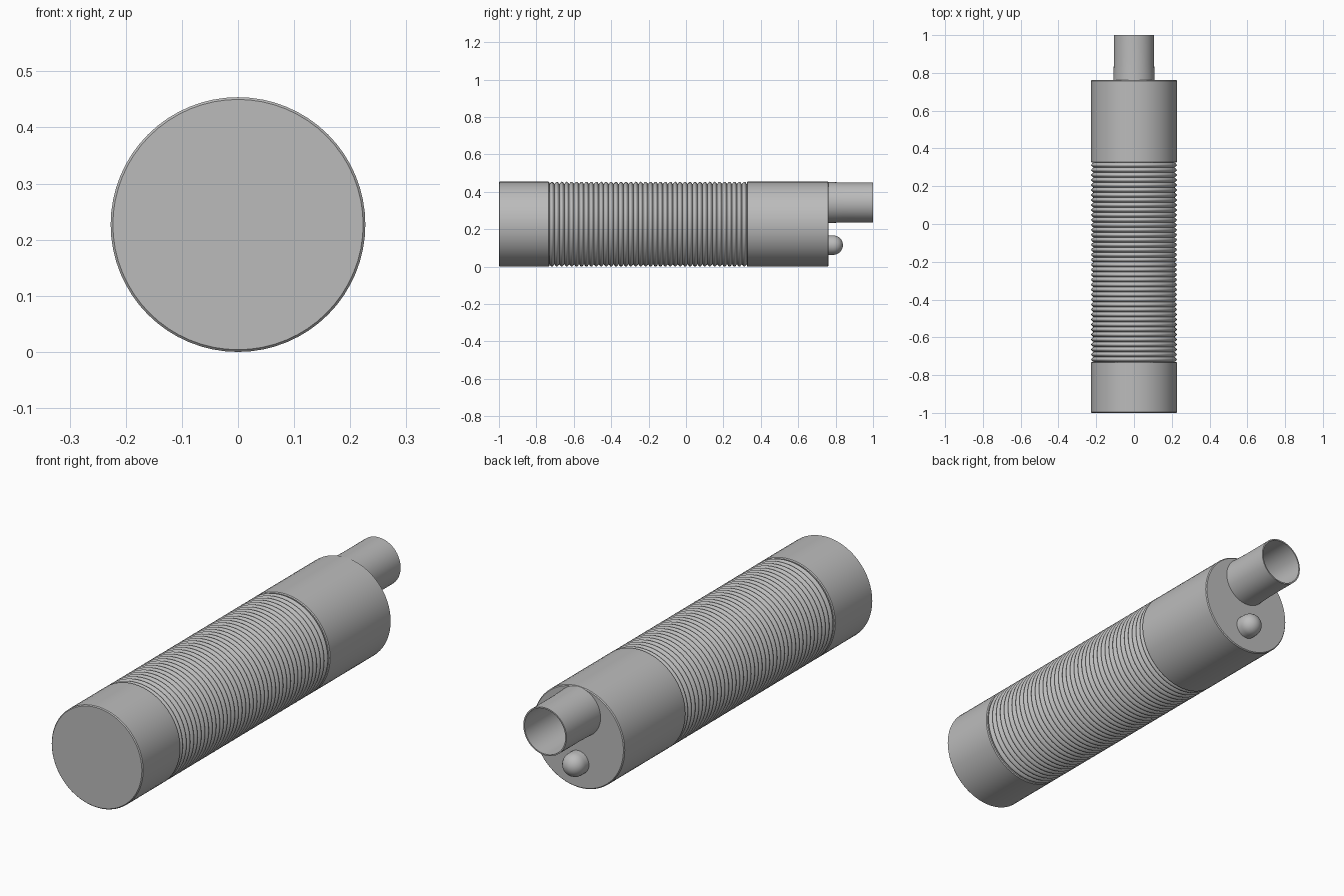
import bpy, math

cube = bpy.data.objects.get("Cube")
if cube:
    bpy.data.objects.remove(cube, do_unlink=True)

grey = bpy.data.materials.new("plain grey")
grey.use_nodes = True
colour = (0.5, 0.5, 0.5, 1)
grey.diffuse_color = colour
grey.node_tree.nodes["Principled BSDF"].inputs["Base Color"].default_value = colour

R = 0.227


def lathe(name, profile, z, sides=64, angle=35):
    """Revolve (radius, y) points about the y axis at height z; radius 0 makes a pole."""
    verts, rings, faces = [], [], []
    for r, y in profile:
        n = sides if r > 0 else 1
        rings.append(range(len(verts), len(verts) + n))
        for i in range(n):
            a = math.tau * i / sides
            verts.append((r * math.cos(a), y, z + r * math.sin(a)))
    for a, b in zip(rings, rings[1:]):
        for i in range(sides):
            j = (i + 1) % sides
            quad = [a[i % len(a)], b[i % len(b)], b[j % len(b)], a[j % len(a)]]
            faces.append(list(dict.fromkeys(quad)))
    mesh = bpy.data.meshes.new(name)
    mesh.from_pydata(verts, [], faces)
    mesh.materials.append(grey)
    obj = bpy.data.objects.new(name, mesh)
    bpy.context.collection.objects.link(obj)
    bpy.ops.object.select_all(action='DESELECT')
    obj.select_set(True)
    bpy.context.view_layer.objects.active = obj
    bpy.ops.object.shade_smooth_by_angle(angle=math.radians(angle))
    return obj


def capped(name, y0, y1):
    """Solid cylinder with finely bevelled rims."""
    e = 0.004
    lathe(name, [(0, y0), (R - e, y0), (R, y0 + e), (R, y1 - e), (R - e, y1), (0, y1)], R)


# End sections of the handle
capped("front_cap", -1, -0.73)
capped("rear_housing", 0.325, 0.762)

# Grip of rounded ridges
count, start, end = 40, -0.73, 0.325
pitch = (end - start) / count
grip = []
for k in range(count):
    for s in range(6):
        t = s / 6
        grip.append((R - 0.013 + 0.013 * math.sin(math.pi * t), start + pitch * (k + t)))
grip.append((R - 0.013, end))
lathe("ridged_grip", grip, R, angle=50)

# Open thin-walled outlet tube
lathe("outlet_tube", [(0.110, 0.755), (0.107, 0.84), (0.107, 1),
                      (0.101, 1), (0.101, 0.764), (0, 0.764)], 0.343)

# Domed button below the tube
r, base = 0.052, 0.787
dome = [(r * math.cos(math.pi * i / 16), base + r * math.sin(math.pi * i / 16)) for i in range(8)]
lathe("round_button", [(r, 0.755)] + dome + [(0, base + r)], 0.115, sides=32)
